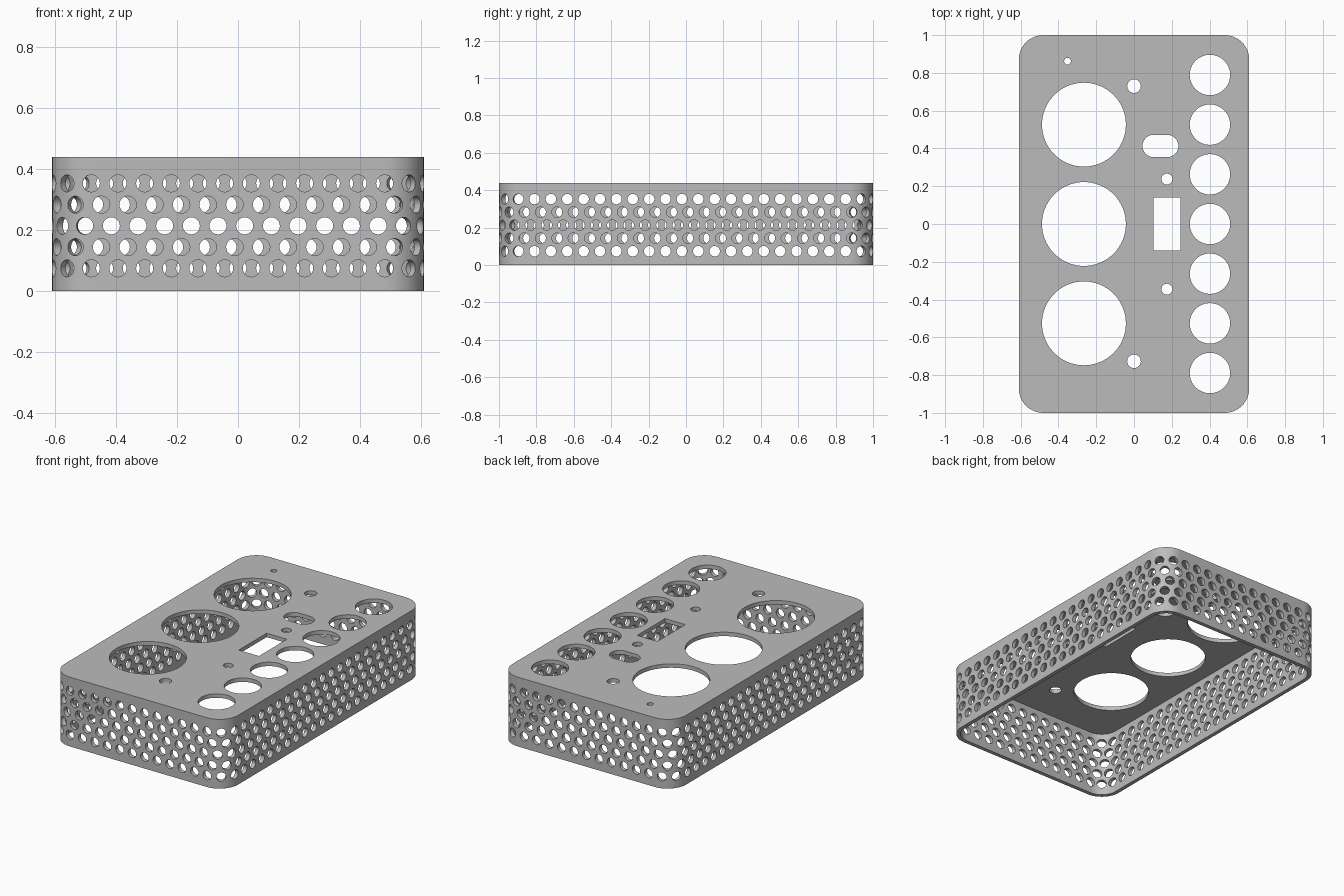
import bpy, bmesh, math
from mathutils import Matrix, Vector

HX, HY, HEIGHT, RADIUS, WALL = 0.61, 1.0, 0.44, 0.13, 0.025

cube = bpy.data.objects.get("Cube")
if cube:
    bpy.data.objects.remove(cube, do_unlink=True)


def rounded_outline(hx, hy, r, steps):
    """Counter-clockwise rounded rectangle around the origin."""
    points = []
    for i, (sx, sy) in enumerate([(1, 1), (-1, 1), (-1, -1), (1, -1)]):
        for k in range(steps + 1):
            a = (i + k / steps) * math.pi / 2
            points.append((sx * (hx - r) + r * math.cos(a),
                           sy * (hy - r) + r * math.sin(a)))
    return points


def add_prism(bm, outline, z0, z1, cx=0, cy=0):
    low = [bm.verts.new((cx + x, cy + y, z0)) for x, y in outline]
    high = [bm.verts.new((cx + x, cy + y, z1)) for x, y in outline]
    bm.faces.new(low[::-1])
    bm.faces.new(high)
    for i in range(len(low)):
        j = (i + 1) % len(low)
        bm.faces.new((low[i], low[j], high[j], high[i]))


def circle(r, n):
    return [(r * math.cos(2 * math.pi * i / n), r * math.sin(2 * math.pi * i / n))
            for i in range(n)]


def make_object(name, bm):
    bmesh.ops.remove_doubles(bm, verts=bm.verts, dist=1e-6)
    bmesh.ops.recalc_face_normals(bm, faces=bm.faces)
    mesh = bpy.data.meshes.new(name)
    bm.to_mesh(mesh)
    bm.free()
    obj = bpy.data.objects.new(name, mesh)
    bpy.context.collection.objects.link(obj)
    return obj


def wall_point(s):
    """Position and outward normal at distance s round the wall from front centre."""
    fx, fy, arc = HX - RADIUS, HY - RADIUS, RADIUS * math.pi / 2
    half = 2 * (fx + fy + arc)
    s %= 2 * half
    sign = 1
    if s >= half:
        s, sign = s - half, -1
    if s < fx:
        p, a = (s, -HY), -math.pi / 2
    elif s < fx + arc:
        a = -math.pi / 2 + (s - fx) / RADIUS
        p = (fx + RADIUS * math.cos(a), -fy + RADIUS * math.sin(a))
    elif s < fx + arc + 2 * fy:
        p, a = (HX, s - fx - arc - fy), 0
    elif s < fx + 2 * arc + 2 * fy:
        a = (s - fx - arc - 2 * fy) / RADIUS
        p = (fx + RADIUS * math.cos(a), fy + RADIUS * math.sin(a))
    else:
        p, a = (half - s, HY), math.pi / 2
    return Vector((*p, 0)) * sign, Vector((math.cos(a), math.sin(a), 0)) * sign


# Solid rounded body
bm = bmesh.new()
add_prism(bm, rounded_outline(HX, HY, RADIUS, 16), 0, HEIGHT)
body = make_object("perforated_enclosure", bm)

# Cavity, open at the bottom
bm = bmesh.new()
add_prism(bm, rounded_outline(HX - WALL, HY - WALL, RADIUS - WALL, 16),
          -0.1, HEIGHT - WALL)
cavity = make_object("cavity_cutter", bm)

# Openings in the top panel: large, column of medium, then small round holes
top = bmesh.new()
z0, z1 = HEIGHT - 0.1, HEIGHT + 0.1
for i in (-1, 0, 1):
    add_prism(top, circle(0.222, 64), z0, z1, -0.265, 0.526 * i)
for i in range(-3, 4):
    add_prism(top, circle(0.107, 48), z0, z1, 0.402, 0.263 * i)
for x, y, r in [(-0.352, 0.862, 0.018), (0, 0.73, 0.036), (0, -0.727, 0.036),
                (0.174, 0.238, 0.029), (0.174, -0.345, 0.029)]:
    add_prism(top, circle(r, 32), z0, z1, x, y)
add_prism(top, rounded_outline(0.095, 0.059, 0.0589, 12), z0, z1, 0.14, 0.413)
add_prism(top, [(-.071, -.14), (.071, -.14), (.071, .14), (-.071, .14)],
          z0, z1, 0.174, 0)
top_cutter = make_object("top_opening_cutter", top)

# Staggered rows of round vents running round the walls
vents = bmesh.new()
COUNT = 71
length = 4 * (HX + HY - 2 * RADIUS) + 2 * math.pi * RADIUS
pitch = length / COUNT
for row, phase in enumerate([0.5, -0.125, 0.25, -0.125, 0.5]):
    z = 0.074 + 0.0697 * row
    for k in range(COUNT):
        p, n = wall_point((k + phase) * pitch)
        turn = n.to_track_quat('Z', 'Y').to_matrix().to_4x4()
        place = Matrix.Translation(p + Vector((0, 0, z))) @ turn
        bmesh.ops.create_cone(vents, cap_ends=True, segments=24, radius1=0.028,
                              radius2=0.028, depth=0.076, matrix=place)
vent_cutter = make_object("vent_cutter", vents)

# Cut everything out of the body
for cutter in (cavity, top_cutter, vent_cutter):
    cutter.hide_render = True
    mod = body.modifiers.new("cut", 'BOOLEAN')
    mod.operation = 'DIFFERENCE'
    mod.solver = 'EXACT'
    mod.object = cutter
bpy.ops.object.select_all(action='DESELECT')
body.select_set(True)
bpy.context.view_layer.objects.active = body
for mod in list(body.modifiers):
    bpy.ops.object.modifier_apply(modifier=mod.name)
for cutter in (cavity, top_cutter, vent_cutter):
    bpy.data.objects.remove(cutter, do_unlink=True)

# Plain grey finish
mat = bpy.data.materials.new("grey_plastic")
mat.use_nodes = True
colour = (0.5, 0.5, 0.5, 1)
mat.diffuse_color = colour
mat.node_tree.nodes["Principled BSDF"].inputs["Base Color"].default_value = colour
body.data.materials.clear()
body.data.materials.append(mat)
bpy.ops.object.shade_smooth_by_angle(angle=math.radians(30))
